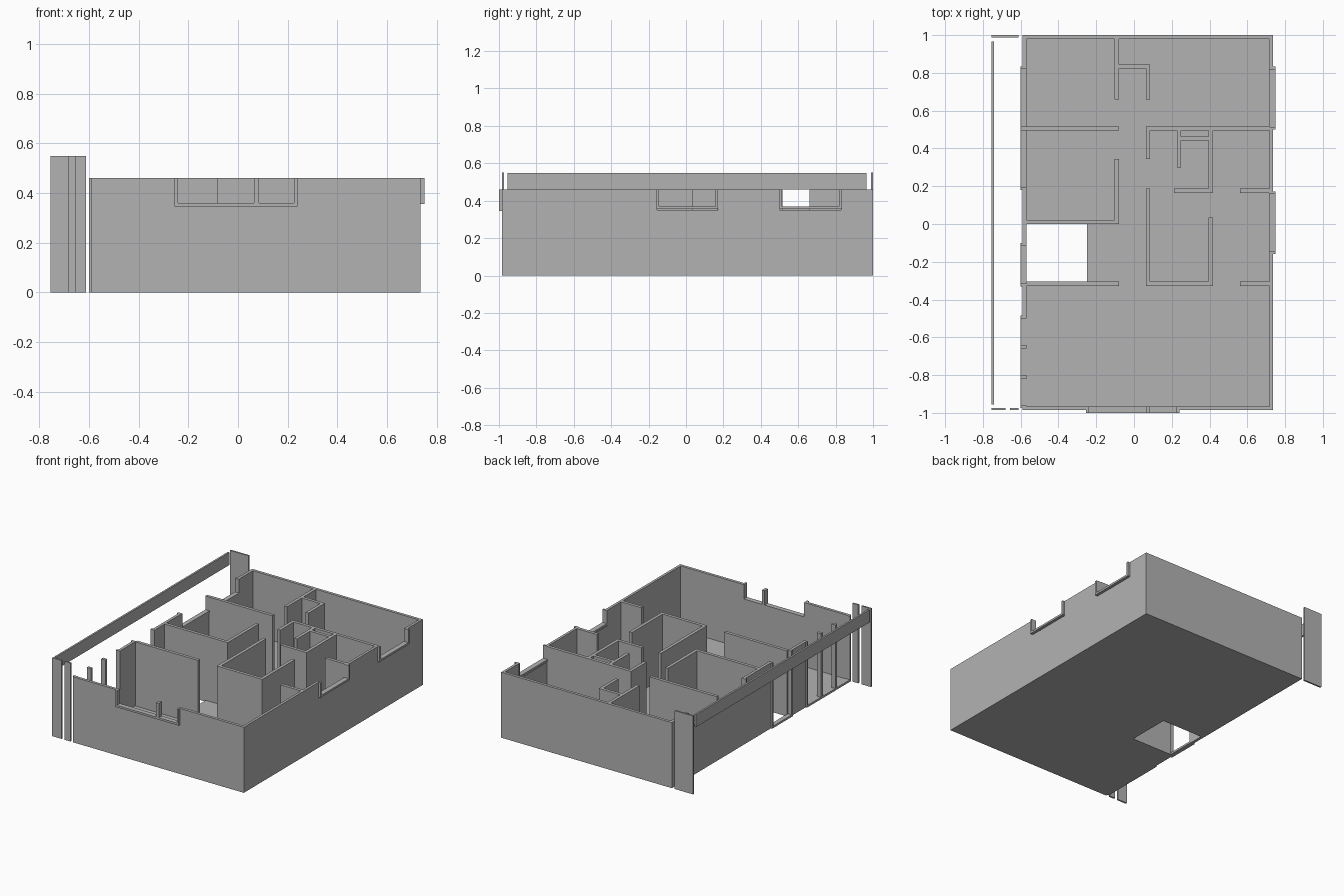
import bpy
import bmesh

if "Cube" in bpy.data.objects:
    bpy.data.objects.remove(bpy.data.objects["Cube"], do_unlink=True)

TOP = 0.46      # cut height of all walls
THICK = 0.022   # partition thickness

grey = bpy.data.materials.new("plain_grey")
grey.use_nodes = True
grey.diffuse_color = (0.45, 0.45, 0.45, 1)
grey.node_tree.nodes["Principled BSDF"].inputs["Base Color"].default_value = (0.45, 0.45, 0.45, 1)


def build(name, boxes):
    """One object from boxes given as (x0, x1, y0, y1, z0, z1)."""
    bm = bmesh.new()
    for x0, x1, y0, y1, z0, z1 in boxes:
        cube = bmesh.ops.create_cube(bm, size=1)
        for v in cube["verts"]:
            v.co = (x1 if v.co.x > 0 else x0,
                    y1 if v.co.y > 0 else y0,
                    z1 if v.co.z > 0 else z0)
    mesh = bpy.data.meshes.new(name)
    bm.to_mesh(mesh)
    bm.free()
    mesh.materials.append(grey)
    obj = bpy.data.objects.new(name, mesh)
    bpy.context.collection.objects.link(obj)
    return obj


def oriented(axis, a0, a1, b0, b1, z0, z1):
    """Box running along the given axis; b is the across direction."""
    return (a0, a1, b0, b1, z0, z1) if axis == "x" else (b0, b1, a0, a1, z0, z1)


def outer_wall(name, axis, start, end, b0, b1, openings=()):
    """Wall with openings (from, to, sill height) that are open at the top."""
    boxes, pos = [], start
    for a0, a1, sill in openings:
        if a0 > pos:
            boxes.append(oriented(axis, pos, a0, b0, b1, 0, TOP))
        boxes.append(oriented(axis, a0, a1, b0, b1, 0, sill))
        pos = a1
    if end > pos:
        boxes.append(oriented(axis, pos, end, b0, b1, 0, TOP))
    build(name, boxes)


def frame(name, axis, a0, a1, b0, b1, sill, posts=()):
    """Sill strip, two jambs and optional posts."""
    t = 0.014
    boxes = [oriented(axis, a0, a1, b0, b1, sill, sill + t)]
    for p in (a0, a1 - t):
        boxes.append(oriented(axis, p, p + t, b0, b1, sill, TOP))
    for p in posts:
        boxes.append(oriented(axis, p - 0.01, p + 0.01, b0, b1, sill, TOP))
    build(name, boxes)


# Floor slab around the stairwell hole
build("floor", [
    (-0.59, 0.735, -0.985, -0.305, 0, 0.01),
    (-0.59, 0.735, 0.0, 1.0, 0, 0.01),
    (-0.25, 0.735, -0.305, 0.0, 0, 0.01),
])

# Outer walls and their window and door frames
SILL = 0.35
outer_wall("back_wall", "x", -0.59, 0.735, 0.98, 1.0)
outer_wall("front_wall", "x", -0.59, 0.735, -0.985, -0.965, [(-0.25, 0.24, SILL)])
frame("front_window_frame", "x", -0.255, 0.24, -1.0, -0.965, SILL - 0.005, [0.075])

outer_wall("left_side_wall", "y", -0.965, 0.98, -0.59, -0.57, [
    (-0.965, -0.49, 0.01), (-0.33, -0.1, 0.01), (0.18, 0.495, SILL), (0.515, 0.83, SILL)])
frame("glazing_frame", "y", -0.975, -0.485, -0.6, -0.568, 0, [-0.65, -0.81])
frame("side_door_frame", "y", -0.33, -0.1, -0.6, -0.568, 0)
frame("left_middle_window_frame", "y", 0.18, 0.515, -0.6, -0.568, SILL)
frame("left_back_window_frame", "y", 0.495, 0.835, -0.6, -0.568, SILL)

outer_wall("right_side_wall", "y", -0.965, 0.98, 0.717, 0.735, [
    (-0.155, 0.172, SILL), (0.5, 0.83, SILL)])
frame("right_middle_window_frame", "y", -0.158, 0.172, 0.715, 0.75, SILL + 0.005)
frame("right_back_window_frame", "y", 0.5, 0.833, 0.715, 0.75, SILL + 0.005)

# Partitions: (axis, from, to, near side of the wall)
partitions = {
    "back_hall_wall": [("y", 0.66, 0.98, -0.102), ("x", -0.08, 0.086, 0.822),
                       ("y", 0.66, 0.822, 0.064)],
    "left_room_walls": [("x", -0.57, -0.08, 0.495), ("y", 0.0, 0.345, -0.102),
                        ("x", -0.57, -0.102, 0.0)],
    "stair_wall": [("x", -0.57, -0.08, -0.327)],
    "bathroom_walls": [("x", 0.064, 0.717, 0.495), ("y", 0.345, 0.495, 0.064),
                       ("y", 0.3, 0.495, 0.228), ("x", 0.25, 0.395, 0.442),
                       ("y", 0.165, 0.495, 0.395), ("x", 0.213, 0.395, 0.165)],
    "centre_room_walls": [("y", -0.327, 0.188, 0.064), ("x", 0.086, 0.395, -0.327),
                          ("y", -0.327, 0.035, 0.395)],
    "right_stub_walls": [("x", 0.56, 0.717, 0.165), ("x", 0.56, 0.717, -0.327)],
}
for name, runs in partitions.items():
    build(name, [oriented(axis, a0, a1, b, b + THICK, 0.01, TOP) for axis, a0, a1, b in runs])

# Side terrace: end panels and the long high beam
build("terrace_back_panel", [(-0.755, -0.612, 0.988, 1.0, 0, 0.55)])
build("terrace_front_panels", [(-0.755, -0.68, -0.985, -0.973, 0, 0.55),
                               (-0.656, -0.612, -0.985, -0.973, 0, 0.55)])
build("terrace_beam", [(-0.755, -0.742, -0.955, 0.965, 0.46, 0.548)])
